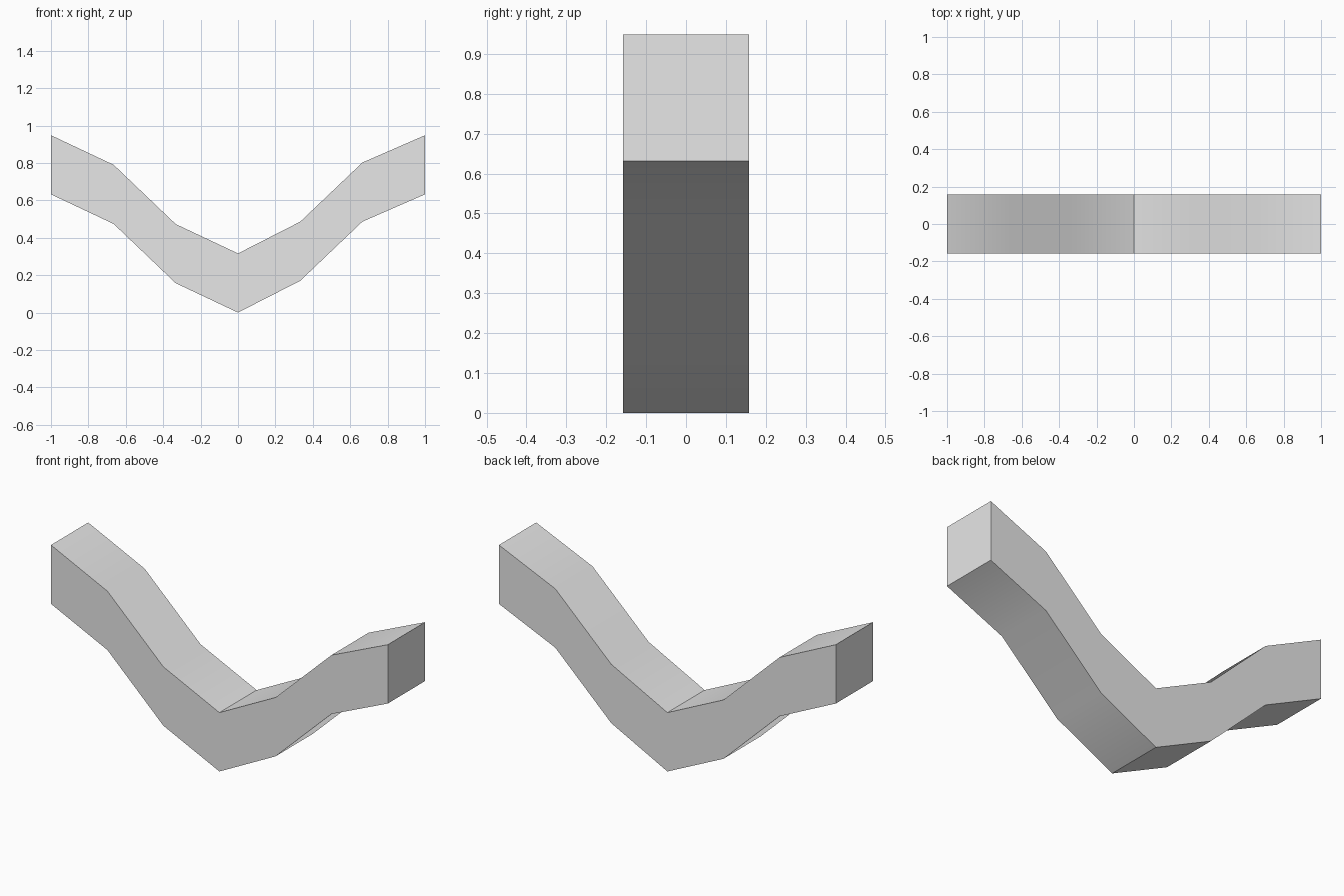
import bpy
import bmesh
from mathutils import Vector

cube = bpy.data.objects.get("Cube")
if cube:
    bpy.data.objects.remove(cube, do_unlink=True)

WIDTH = 0.316       # front to back
THICK = 0.316       # vertical thickness of the beam
STRIPS = 4          # divisions across the width

# Underside path of the beam, from right end to left end
path = [(-1, 0.632), (-0.665, 0.474), (-0.333, 0.157), (0, 0),
        (0.333, 0.17), (0.665, 0.486), (1, 0.632)]

# Plain grey material
grey = bpy.data.materials.new("plain_grey")
grey.use_nodes = True
colour = (0.8, 0.8, 0.8, 1)
grey.diffuse_color = colour
grey.node_tree.nodes["Principled BSDF"].inputs["Base Color"].default_value = colour

# Closed V-shaped side profile, extruded in strips across the width
bm = bmesh.new()
outline = path + [(x, z + THICK) for x, z in reversed(path)]
rings = []
for i in range(STRIPS + 1):
    y = WIDTH * (i / STRIPS - 0.5)
    rings.append([bm.verts.new((x, y, z)) for x, z in outline])
count = len(outline)
for near, far in zip(rings, rings[1:]):
    for j in range(count):
        k = (j + 1) % count
        bm.faces.new((near[j], near[k], far[k], far[j]))

# Flat front and back sides, one quad per bend
for ring in (rings[0], rings[-1]):
    for j in range(len(path) - 1):
        bm.faces.new((ring[j], ring[j + 1], ring[count - 2 - j], ring[count - 1 - j]))
bmesh.ops.recalc_face_normals(bm, faces=bm.faces)

mesh = bpy.data.meshes.new("bent_beam")
bm.to_mesh(mesh)
bm.free()
mesh.materials.append(grey)
beam = bpy.data.objects.new("bent_beam", mesh)
bpy.context.collection.objects.link(beam)

# Smooth the gentle bends, keep the corners and centre crease sharp
bpy.ops.object.select_all(action="DESELECT")
beam.select_set(True)
bpy.context.view_layer.objects.active = beam
bpy.ops.object.shade_smooth_by_angle(angle=0.5236)
